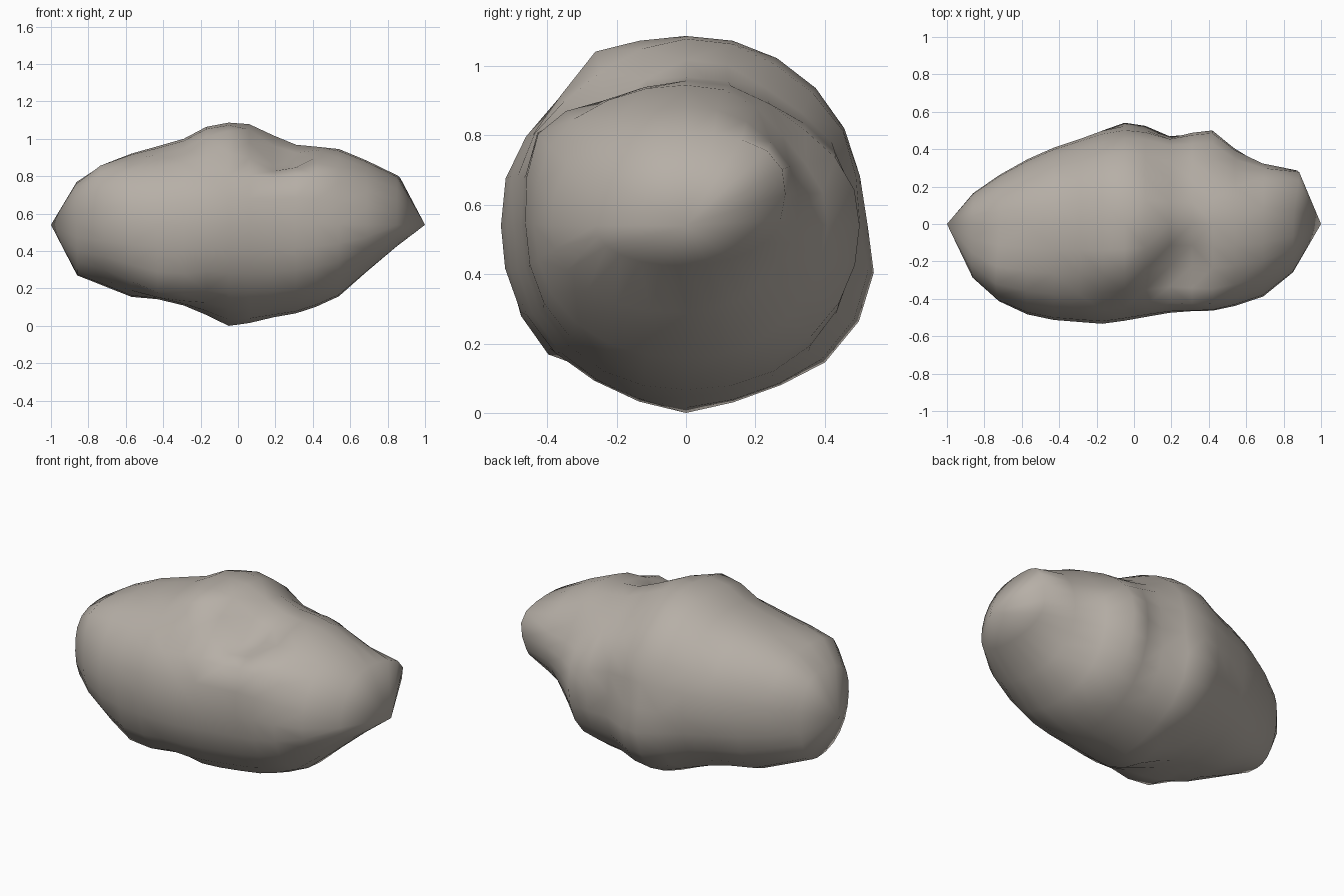
import bpy, bmesh, math
from mathutils import Vector

if "Cube" in bpy.data.objects:
    bpy.data.objects.remove(bpy.data.objects["Cube"])

MID = 0.54
SIDES = 24
# Outlines along x: crown and underside heights, back and front depths
TOP = [(-1, .54), (-.84, .8), (-.57, .92), (-.29, 1.0), (-.13, 1.085), (.04, 1.09),
       (.12, 1.06), (.33, .97), (.53, .95), (.84, .82), (1, .54)]
BOTTOM = [(-1, .54), (-.86, .27), (-.57, .155), (-.4, .14), (-.2, .09), (-.05, .04),
          (.12, .04), (.33, .07), (.52, .14), (.82, .4), (1, .54)]
BACK = [(-1, 0), (-.83, .2), (-.5, .385), (-.1, .515), (.05, .515), (.19, .48),
        (.43, .505), (.58, .39), (.89, .26), (1, 0)]
FRONT = [(-1, 0), (-.9, -.25), (-.71, -.42), (-.52, -.505), (-.15, -.535), (.24, -.465),
         (.47, -.46), (.7, -.385), (.86, -.25), (1, 0)]
STATIONS = [-.86, -.72, -.57, -.43, -.29, -.17, -.05, .06, .19, .31, .42, .54, .69, .85]

# Worn hollows and bumps: centre, push, radius
DENTS = [((.2, -.25, .94), (0, .02, -.12), .17),      # crown hollow
         ((-.05, -.28, 1.0), (0, 0, .03), .11),       # knob beside the hollow
         ((-.1, -.43, .9), (0, .03, -.03), .13),      # slope below the knob
         ((.36, -.42, .78), (0, -.02, .06), .17),     # front lip of the hollow
         ((.2, .28, .94), (0, -.02, -.04), .17),      # groove over the back
         ((.13, .48, .57), (0, -.03, 0), .13),        # groove down the back
         ((-.03, .49, .37), (0, .04, 0), .16),        # back bulge
         ((.52, .36, .82), (0, -.03, -.04), .18),     # flat on the upper back
         ((.72, .34, .36), (-.03, -.05, .02), .22),   # flat on the lower back
         ((.86, .2, .67), (.04, .04, .03), .14),      # corner near the left tip
         ((-.74, -.28, .77), (-.02, -.02, .05), .17),  # shoulder near the right tip
         ((-.05, .4, .18), (0, .02, -.03), .18),      # back foot
         ((-.38, -.4, .24), (0, -.02, -.08), .17),    # front foot
         ((-.05, 0, .04), (0, 0, -.04), .16)]         # keel


def along(outline, x):
    for (x0, v0), (x1, v1) in zip(outline, outline[1:]):
        if x <= x1:
            return v0 + (v1 - v0) * (x - x0) / (x1 - x0)


def surface(x, angle):
    """Point on the boulder at station x, turned about its long axis."""
    c, s = math.cos(angle), math.sin(angle)
    full = (abs(c) ** 2.2 + abs(s) ** 2.2) ** (-1 / 2.2)
    y = abs(c) * full * along(BACK if c > 0 else FRONT, x)
    z = MID + abs(s) * full * (along(TOP if s > 0 else BOTTOM, x) - MID)
    base = Vector((x, y, z))
    point = base.copy()
    for centre, push, radius in DENTS:
        near = math.exp(-((base - Vector(centre)).length / radius) ** 2)
        point += Vector(push) * near
    return point


# Boulder body: rings along x, closed by a blunt point at each end
bm = bmesh.new()
rings = [[bm.verts.new(surface(x, math.tau * i / SIDES)) for i in range(SIDES)]
         for x in STATIONS]
tips = [bm.verts.new((x, 0, MID)) for x in (-1, 1)]
for i in range(SIDES):
    j = (i + 1) % SIDES
    for a, b in zip(rings, rings[1:]):
        bm.faces.new((a[i], a[j], b[j], b[i]))
    bm.faces.new((tips[0], rings[0][j], rings[0][i]))
    bm.faces.new((tips[1], rings[-1][i], rings[-1][j]))
bmesh.ops.recalc_face_normals(bm, faces=bm.faces)
bmesh.ops.triangulate(bm, faces=bm.faces)
for f in bm.faces:
    f.smooth = True

mesh = bpy.data.meshes.new("boulder")
bm.to_mesh(mesh)
bm.free()
boulder = bpy.data.objects.new("boulder", mesh)
bpy.context.collection.objects.link(boulder)

# Warm grey stone
stone = bpy.data.materials.new("warm grey stone")
stone.use_nodes = True
colour = (.47, .43, .385, 1)
stone.diffuse_color = colour
stone.node_tree.nodes["Principled BSDF"].inputs["Base Color"].default_value = colour
mesh.materials.append(stone)
